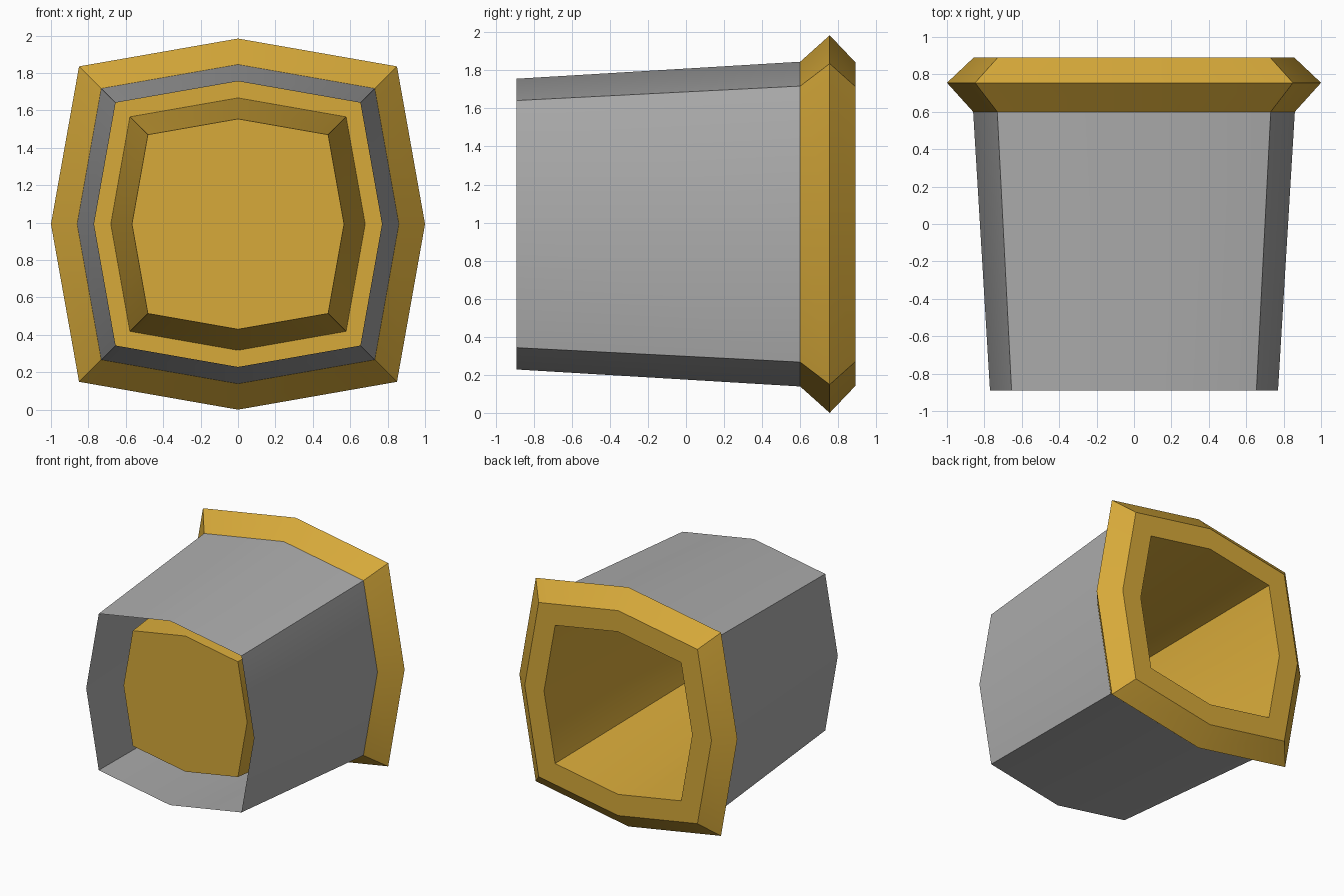
import bpy, bmesh

if "Cube" in bpy.data.objects:
    bpy.data.objects.remove(bpy.data.objects["Cube"])

CENTRE_Z = 0.992
CORNER = 0.85   # corner position relative to the mid-side radius
SQUASH = 0.992  # slightly lower than wide


def material(name, rgb):
    m = bpy.data.materials.new(name)
    m.diffuse_color = (*rgb, 1)
    m.use_nodes = True
    m.node_tree.nodes["Principled BSDF"].inputs["Base Color"].default_value = m.diffuse_color
    return m


def ring(bm, r, y):
    """Rounded-square ring with eight points at depth y."""
    c = CORNER
    pts = [(1, 0), (c, c), (0, 1), (-c, c), (-1, 0), (-c, -c), (0, -1), (c, -c)]
    return [bm.verts.new((r * px, y, CENTRE_Z + r * SQUASH * pz)) for px, pz in pts]


def shell(name, profile, mat, cap_last=False):
    """Skin through rings given as (radius, depth)."""
    bm = bmesh.new()
    rings = [ring(bm, r, y) for r, y in profile]
    for a, b in zip(rings, rings[1:]):
        for k in range(8):
            n = (k + 1) % 8
            bm.faces.new((b[k], b[n], a[n], a[k]))
    if cap_last:
        bm.faces.new(rings[-1][::-1])
    me = bpy.data.meshes.new(name)
    bm.to_mesh(me)
    bm.free()
    me.materials.append(mat)
    ob = bpy.data.objects.new(name, me)
    bpy.context.collection.objects.link(ob)
    bpy.ops.object.select_all(action='DESELECT')
    ob.select_set(True)
    bpy.context.view_layer.objects.active = ob
    bpy.ops.object.shade_smooth_by_angle(angle=0.5)
    return ob


gold = material("gold", (0.68, 0.40, 0.042))
grey = material("grey", (0.42, 0.42, 0.42))

# Open tapered sleeve
shell("sleeve", [(0.77, -0.89), (0.86, 0.60)], grey)

# Flared rim folding over into the inner cup, closed at its front end
shell("rim_and_cup",
      [(0.86, 0.60), (1.0, 0.755), (0.857, 0.89), (0.68, 0.89), (0.567, -0.69)],
      gold, cap_last=True)
